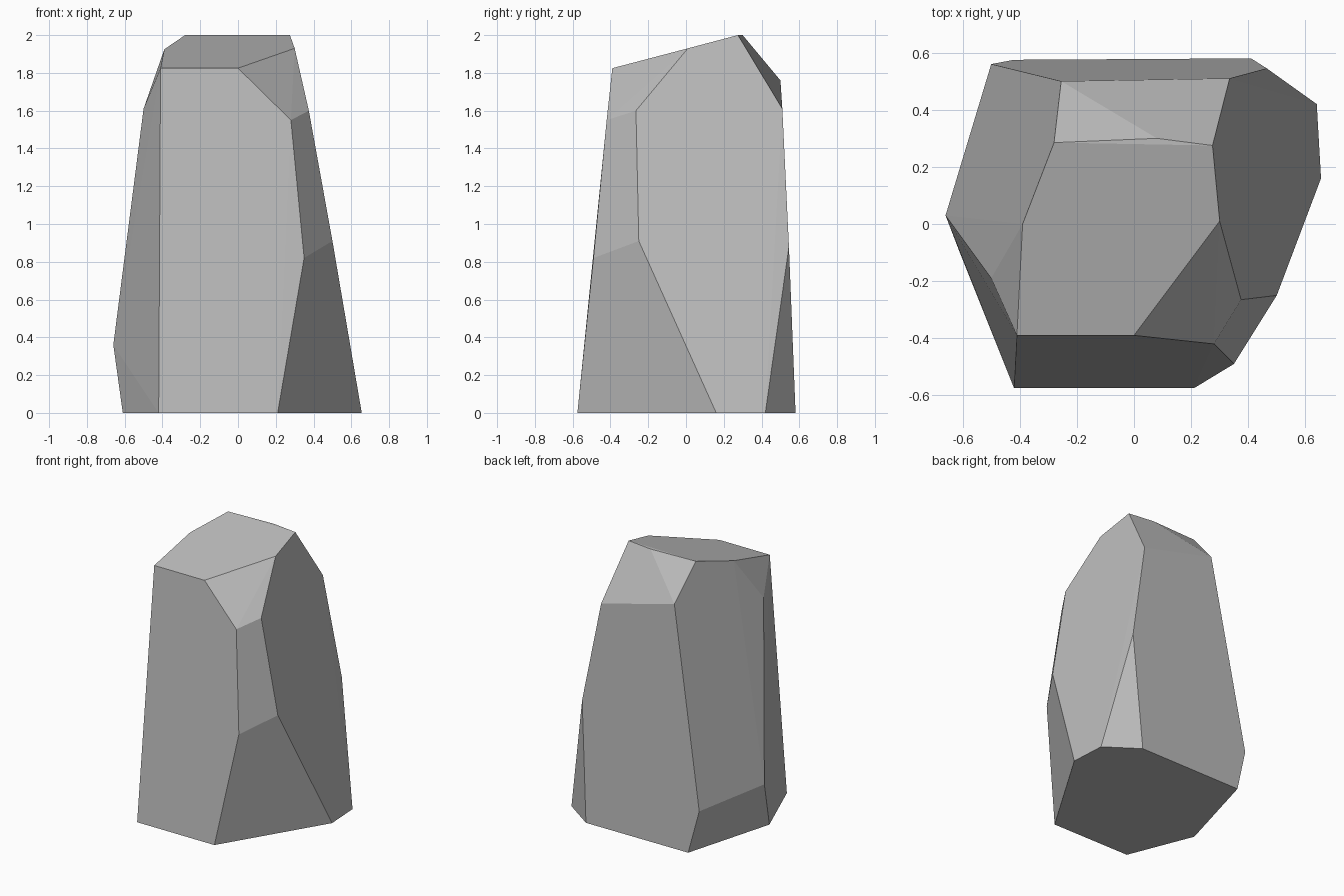
import bpy
import bmesh
from math import radians
from mathutils import Vector

default_cube = bpy.data.objects.get("Cube")
if default_cube:
    bpy.data.objects.remove(default_cube, do_unlink=True)


def make_material(name, grey):
    material = bpy.data.materials.new(name)
    material.use_nodes = True
    colour = (grey, grey, grey, 1)
    material.diffuse_color = colour
    material.node_tree.nodes["Principled BSDF"].inputs["Base Color"].default_value = colour
    return material


def make_hull(name, rings, material):
    """Wrap a convex, flat-shaded stone around rings of corner points."""
    bm = bmesh.new()
    for ring in rings:
        for corner in ring:
            bm.verts.new(Vector(corner))
    result = bmesh.ops.convex_hull(bm, input=bm.verts[:])
    leftovers = {v for v in result["geom_interior"] + result["geom_unused"]
                 if isinstance(v, bmesh.types.BMVert)}
    bmesh.ops.delete(bm, geom=list(leftovers), context="VERTS")
    # Merge the triangles that lie in one facet
    bmesh.ops.dissolve_limit(bm, angle_limit=radians(1.5),
                             verts=bm.verts[:], edges=bm.edges[:])
    bmesh.ops.recalc_face_normals(bm, faces=bm.faces[:])
    mesh = bpy.data.meshes.new(name)
    bm.to_mesh(mesh)
    bm.free()
    mesh.materials.append(material)
    mesh.shade_flat()
    stone = bpy.data.objects.new(name, mesh)
    bpy.context.collection.objects.link(stone)
    return stone


# Footprint on the ground
base_ring = [(-.42, -.575, 0), (.21, -.575, 0), (.655, .16, 0), (.64, .42, 0),
             (.41, .58, 0), (-.42, .575, 0), (-.61, -.1, 0)]

# Corners where the sides are chipped
lower_chips = [(-.5, .56, .32), (-.66, .03, .36), (.35, -.49, .82),
               (.5, -.25, .91), (.465, .545, .88)]
upper_chips = [(.28, -.42, 1.55), (.375, -.265, 1.6), (.335, .51, 1.61),
               (-.255, .5, 1.76), (-.5, -.19, 1.61)]

# Outline of the sloping top facet
top_ring = [(-.41, -.39, 1.825), (0, -.39, 1.825), (.3, .01, 1.93),
            (.275, .275, 2), (.08, .3, 2), (-.28, .285, 2), (-.39, 0, 1.925)]

stone_grey = make_material("stone grey", .5)
make_hull("boulder", [base_ring, lower_chips, upper_chips, top_ring], stone_grey)
